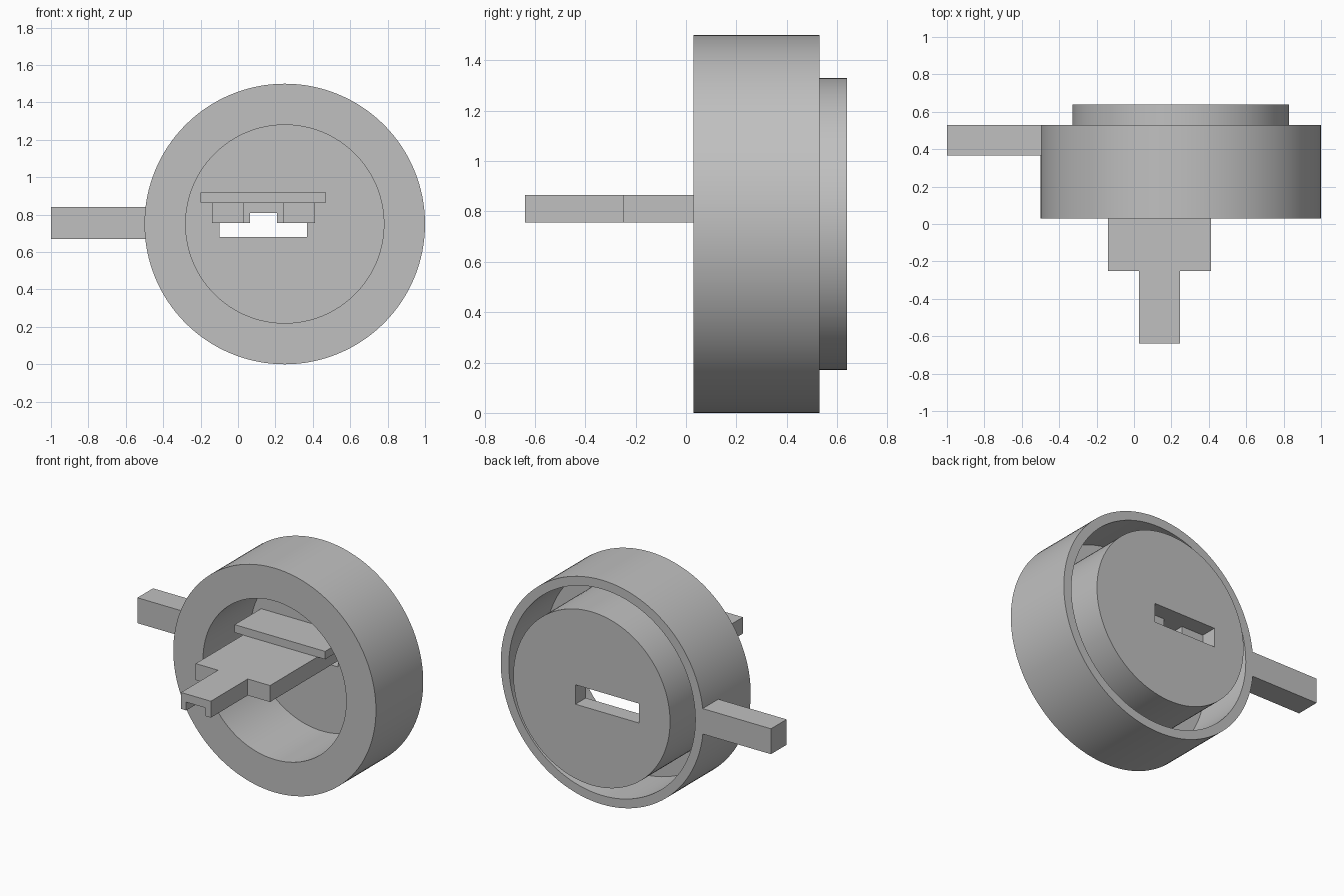
import bpy, bmesh, math
from mathutils import Matrix, Vector

if "Cube" in bpy.data.objects:
    bpy.data.objects.remove(bpy.data.objects["Cube"], do_unlink=True)

grey = bpy.data.materials.new("plain_grey")
grey.use_nodes = True
grey.diffuse_color = (0.53, 0.53, 0.53, 1)
grey.node_tree.nodes["Principled BSDF"].inputs["Base Color"].default_value = grey.diffuse_color


def finish(name, bm):
    bmesh.ops.recalc_face_normals(bm, faces=bm.faces)
    mesh = bpy.data.meshes.new(name)
    bm.to_mesh(mesh)
    bm.free()
    mesh.materials.append(grey)
    obj = bpy.data.objects.new(name, mesh)
    bpy.context.collection.objects.link(obj)
    return obj


def prism(name, outline, z0, z1):
    """Extrude a plan outline upwards from z0 to z1."""
    bm = bmesh.new()
    face = bm.faces.new([bm.verts.new((x, y, z0)) for x, y in outline])
    top = bmesh.ops.extrude_face_region(bm, geom=[face])
    verts = [g for g in top["geom"] if isinstance(g, bmesh.types.BMVert)]
    bmesh.ops.translate(bm, verts=verts, vec=(0, 0, z1 - z0))
    return finish(name, bm)


def box(name, x0, x1, y0, y1, z0, z1):
    return prism(name, [(x0, y0), (x1, y0), (x1, y1), (x0, y1)], z0, z1)


def cut(obj, cutter):
    cutter.hide_render = True
    mod = obj.modifiers.new("cut", 'BOOLEAN')
    mod.operation = 'DIFFERENCE'
    mod.solver = 'EXACT'
    mod.object = cutter
    bpy.context.view_layer.objects.active = obj
    bpy.ops.object.modifier_apply(modifier=mod.name)
    bpy.data.objects.remove(cutter, do_unlink=True)


# Round housing: outer rim and inner cup joined by the front ring (radius, y)
profile = [(0, .53), (.53, .53), (.53, .03), (.75, .03), (.75, .53),
           (.69, .53), (.69, .14), (.58, .14), (.58, .64), (0, .64)]
centre = Vector((.25, 0, .75))
bm = bmesh.new()
points = [bm.verts.new(centre + Vector((r, y, 0))) for r, y in profile]
edges = [bm.edges.new(pair) for pair in zip(points, points[1:])]
bmesh.ops.spin(bm, geom=points + edges, cent=centre, axis=(0, 1, 0),
               angle=math.tau, steps=128, use_merge=False)
bmesh.ops.remove_doubles(bm, verts=bm.verts, dist=0.0005)
housing = finish("round_housing", bm)
cut(housing, box("slot_cutter", -.10, .37, .45, .75, .68, .81))

bpy.ops.object.select_all(action='DESELECT')
housing.select_set(True)
bpy.context.view_layer.objects.active = housing
bpy.ops.object.shade_smooth_by_angle(angle=math.radians(30))

# Side arm
box("side_arm", -1, -.47, .365, .53, .67, .84)

# Stepped tongue with a channel along its underside
mid = .137
half = [(.275, .53), (.275, -.25), (.11, -.25), (.11, -.64)]
outline = [(mid + x, y) for x, y in half] + [(mid - x, y) for x, y in reversed(half)]
tongue = prism("stepped_tongue", outline, .755, .865)
cut(tongue, box("channel_cutter", mid - .072, mid + .072, -.8, .7, .6, .81))

# Plate lying on the tongue
box("top_plate", -.20, .47, .25, .53, .865, .918)
